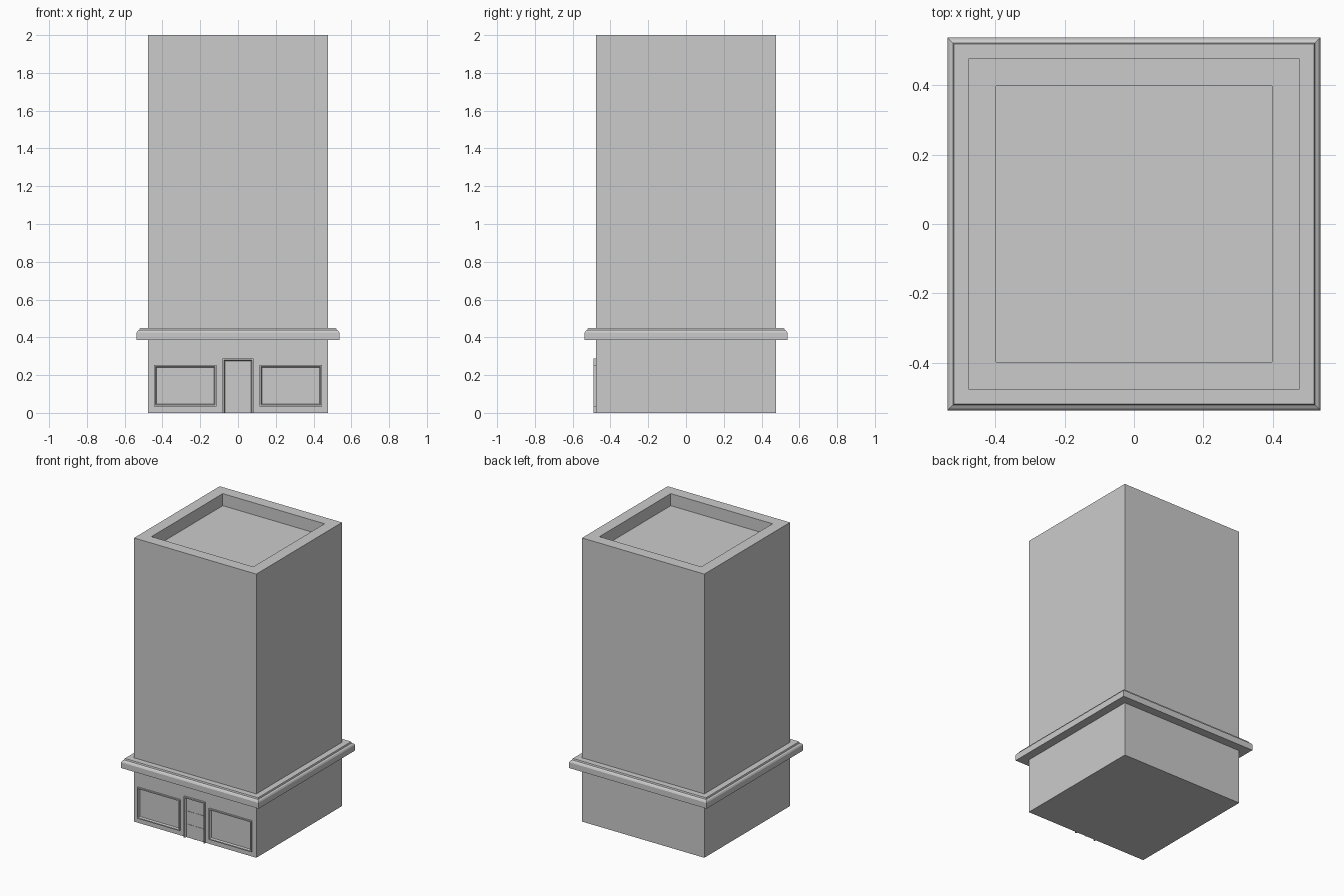
import bpy, bmesh

if "Cube" in bpy.data.objects:
    bpy.data.objects.remove(bpy.data.objects["Cube"])

W = 0.477          # half width of the tower
FRONT = -W


def finish(name, bm):
    bmesh.ops.recalc_face_normals(bm, faces=bm.faces)
    me = bpy.data.meshes.new(name)
    bm.to_mesh(me)
    bm.free()
    ob = bpy.data.objects.new(name, me)
    bpy.context.collection.objects.link(ob)
    return ob


def square_lathe(name, profile, closed=False):
    """Sweep a (half width, z) profile around a square plan."""
    bm = bmesh.new()
    rings = [[bm.verts.new((sx * r, sy * r, z))
              for sx, sy in ((-1, -1), (1, -1), (1, 1), (-1, 1))]
             for r, z in profile]
    pairs = list(zip(rings, rings[1:]))
    if closed:
        pairs.append((rings[-1], rings[0]))
    else:
        bm.faces.new(rings[0])
        bm.faces.new(rings[-1])
    for a, b in pairs:
        for i in range(4):
            j = (i + 1) % 4
            bm.faces.new((a[i], a[j], b[j], b[i]))
    return finish(name, bm)


def box(name, x0, x1, y0, y1, z0, z1):
    bm = bmesh.new()
    bmesh.ops.create_cube(bm, size=1)
    for v in bm.verts:
        v.co = (x1 if v.co.x > 0 else x0,
                y1 if v.co.y > 0 else y0,
                z1 if v.co.z > 0 else z0)
    return finish(name, bm)


def frame(name, x0, x1, z0, z1, t, depth, open_bottom=False):
    """Raised frame with a chamfered inner edge on the front wall."""
    bm = bmesh.new()
    rings = []
    for inset, d in ((0, -0.004), (0, depth), (t * 0.6, depth), (t, 0.002), (t, -0.004)):
        zb = z0 if open_bottom else z0 + inset
        pts = ((x0 + inset, zb), (x0 + inset, z1 - inset),
               (x1 - inset, z1 - inset), (x1 - inset, zb))
        rings.append([bm.verts.new((x, FRONT - d, z)) for x, z in pts])
    sides = 3 if open_bottom else 4
    for k, a in enumerate(rings):
        b = rings[(k + 1) % len(rings)]
        for i in range(sides):
            j = (i + 1) % 4
            bm.faces.new((a[i], a[j], b[j], b[i]))
    if open_bottom:
        bm.faces.new([r[0] for r in rings])
        bm.faces.new([r[3] for r in rings])
    return finish(name, bm)


# Tower with parapet and sunken roof
square_lathe("tower", [(W, 0), (W, 2), (0.397, 2), (0.397, 1.915)])

# Moulded ledge above the ground floor
square_lathe("ledge", [(W - 0.01, 0.385), (0.537, 0.385), (0.537, 0.425),
                       (0.532, 0.434), (0.522, 0.44), (0.519, 0.45),
                       (W - 0.01, 0.45)], closed=True)

# Shop windows
for side, x0, x1 in (("left", -0.445, -0.113), ("right", 0.113, 0.445)):
    frame(f"{side}_window_frame", x0, x1, 0.035, 0.253, 0.013, 0.012)

# Door frame and glazing bars
frame("door_frame", -0.082, 0.082, 0, 0.287, 0.013, 0.013, open_bottom=True)
box("door_upright_bar", -0.003, 0.003, FRONT - 0.003, FRONT + 0.004, 0, 0.276)
for i in (1, 2):
    z = 0.276 * i / 3
    box(f"door_cross_bar_{i}", -0.07, 0.07, FRONT - 0.003, FRONT + 0.004, z - 0.003, z + 0.003)
